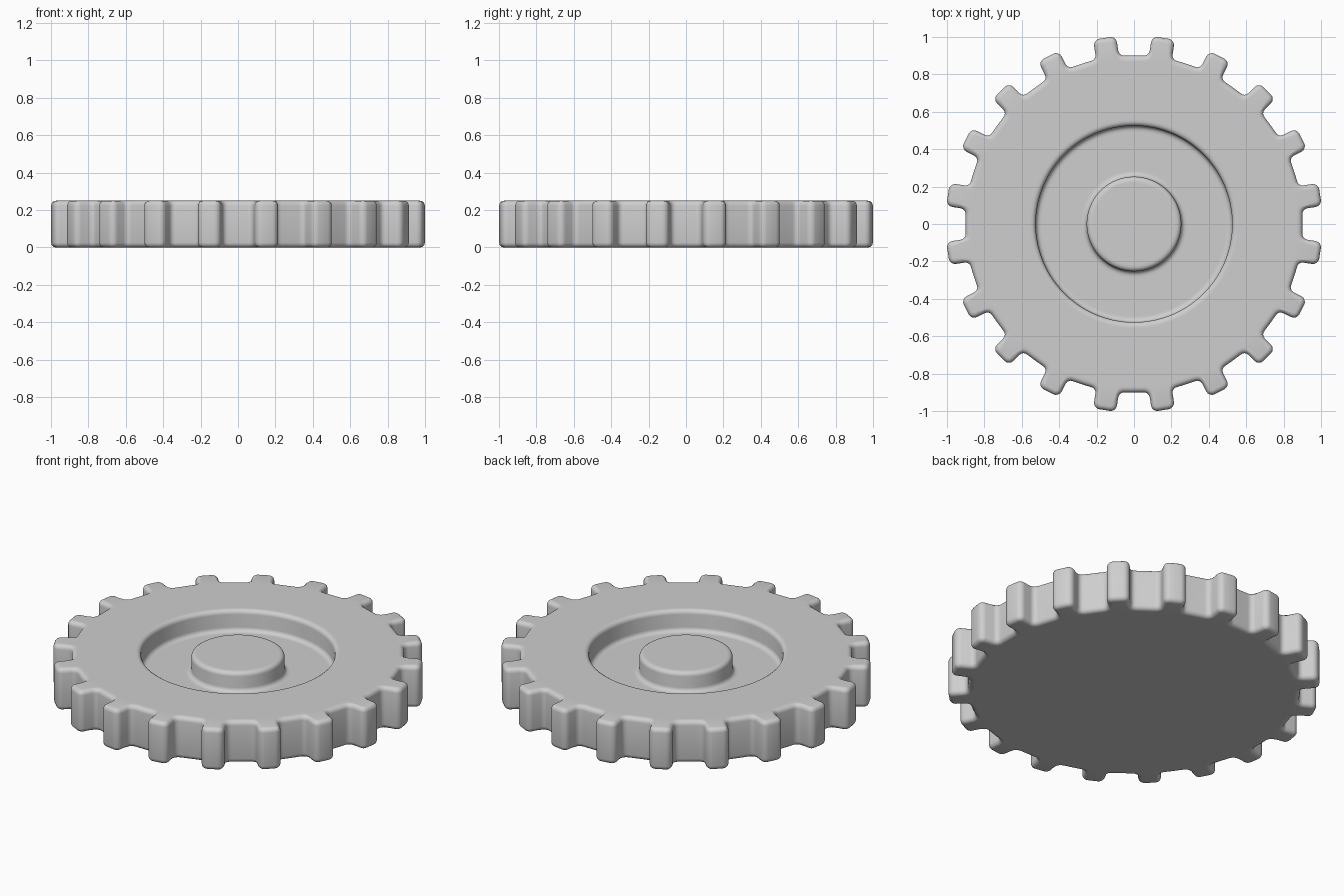
import bpy, bmesh
from math import sin, cos, pi, atan2, radians

cube = bpy.data.objects.get("Cube")
if cube:
    bpy.data.objects.remove(cube)

TEETH, HEIGHT = 20, 0.25
HALF_WIDTH, TIP, ROOT = 0.062, 1.007, 0.897
ROUND, FILLET, BEVEL = 0.034, 0.03, 0.026
STEPS = 5


def arc(cx, cy, r, start, end):
    angles = [radians(start + (end - start) * i / (STEPS - 1)) for i in range(STEPS)]
    return [(cx + r * cos(a), cy + r * sin(a)) for a in angles]


def gear_outline(inset):
    """Toothed outline shrunk by inset: rounded tips and filleted roots."""
    half_step = pi / TEETH
    r = ROOT + 0.004 - inset
    mid = (r * sin(half_step), r * cos(half_step))
    side = arc(HALF_WIDTH + FILLET, ROOT + FILLET, FILLET + inset, 270, 180)
    side += arc(HALF_WIDTH - ROUND, TIP - ROUND, ROUND - inset, 0, 90)
    tooth = [mid] + side + [(-u, v) for u, v in reversed(side)]
    points = []
    for k in range(TEETH):
        t = (2 * k + 1) * half_step
        points += [(v * cos(t) + u * sin(t), v * sin(t) - u * cos(t)) for u, v in tooth]
    return points


DIRECTIONS = [atan2(y, x) for x, y in gear_outline(0)]


def circle(radius):
    return [(radius * cos(a), radius * sin(a)) for a in DIRECTIONS]


# Stack of loops from the underside, up the toothed rim, over the top and into the dish
loops = [(circle(0.865), 0)]
bend = [i * pi / 2 / (STEPS - 1) for i in range(STEPS)]
loops += [(gear_outline(BEVEL * (1 - sin(a))), BEVEL * (1 - cos(a))) for a in bend]
loops += [(gear_outline(BEVEL * (1 - cos(a))), HEIGHT - BEVEL * (1 - sin(a))) for a in bend]

# Dish and hub section as (radius, height)
FLOOR, DISH, HUB, HUB_TOP, SOFT = 0.125, 0.525, 0.253, 0.24, 0.025
section = [(0.865, HEIGHT), (DISH + SOFT + 0.01, HEIGHT)]
section += arc(DISH + SOFT, HEIGHT - SOFT, SOFT, 90, 180)
section += arc(DISH - SOFT, FLOOR + SOFT, SOFT, 0, -90)
section += [(DISH - SOFT - 0.01, FLOOR), (HUB + SOFT + 0.01, FLOOR)]
section += arc(HUB + SOFT, FLOOR + SOFT, SOFT, 270, 180)
section += arc(HUB - SOFT, HUB_TOP - SOFT, SOFT, 0, 90)
section += [(HUB - SOFT - 0.01, HUB_TOP)]
loops += [(circle(r), z) for r, z in section]

# Skin the loops and cap both ends
bm = bmesh.new()
rings = [[bm.verts.new((x, y, z)) for x, y in pts] for pts, z in loops]
count = len(DIRECTIONS)
for low, high in zip(rings, rings[1:]):
    for i in range(count):
        j = (i + 1) % count
        bm.faces.new((low[i], low[j], high[j], high[i]))
bm.faces.new(list(reversed(rings[0])))
bm.faces.new(rings[-1])
bmesh.ops.recalc_face_normals(bm, faces=bm.faces)
mesh = bpy.data.meshes.new("gear_wheel")
bm.to_mesh(mesh)
bm.free()

gear = bpy.data.objects.new("gear_wheel", mesh)
bpy.context.collection.objects.link(gear)

# Plain grey material
grey = bpy.data.materials.new("light_grey")
grey.use_nodes = True
colour = (0.62, 0.62, 0.62, 1)
grey.diffuse_color = colour
grey.node_tree.nodes["Principled BSDF"].inputs["Base Color"].default_value = colour
mesh.materials.append(grey)

bpy.ops.object.select_all(action="DESELECT")
gear.select_set(True)
bpy.context.view_layer.objects.active = gear
bpy.ops.object.shade_smooth_by_angle(angle=radians(40))
